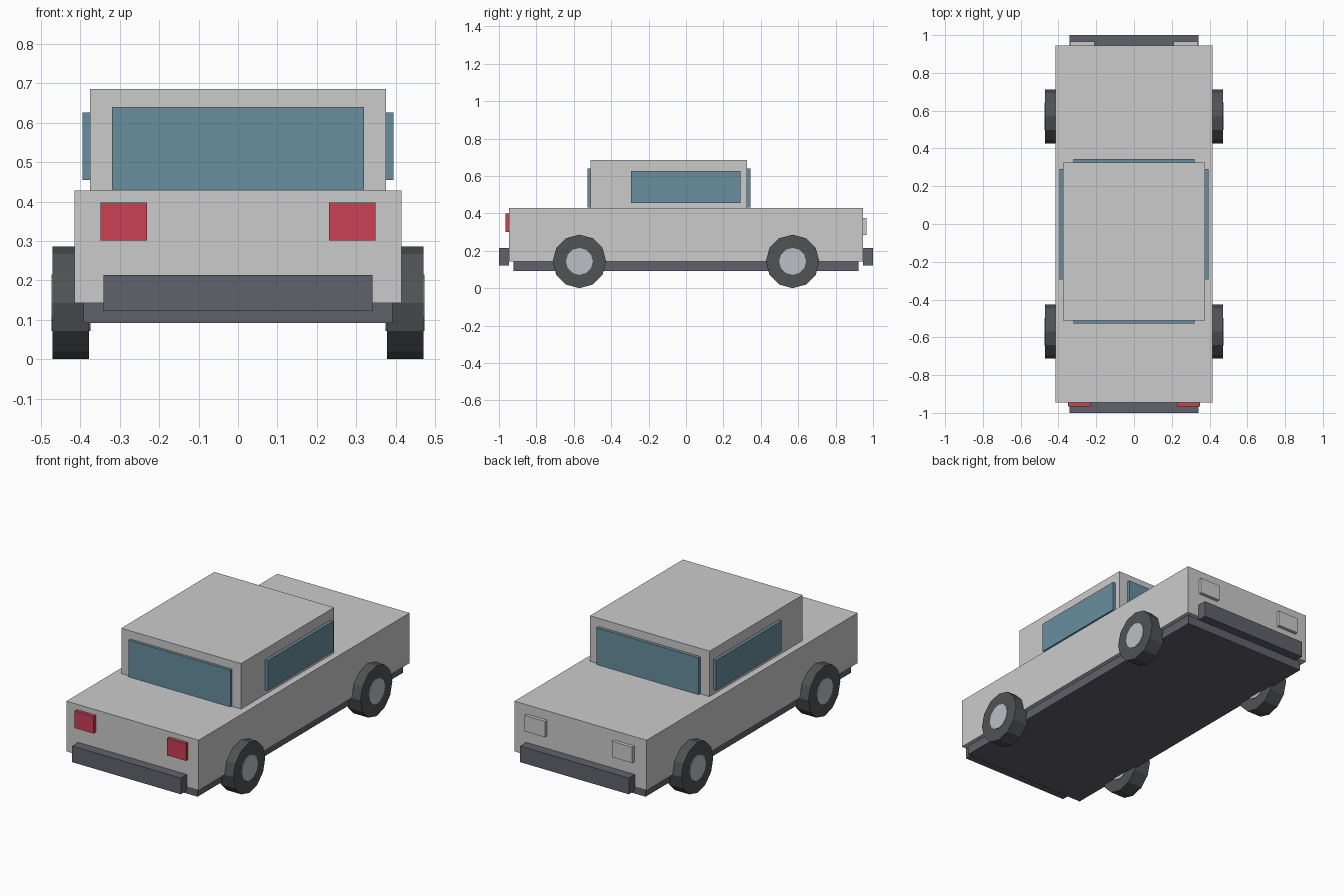
import bpy
from math import pi

if "Cube" in bpy.data.objects:
    bpy.data.objects.remove(bpy.data.objects["Cube"])


def material(name, rgb):
    m = bpy.data.materials.new(name)
    m.diffuse_color = (*rgb, 1)
    m.use_nodes = True
    m.node_tree.nodes["Principled BSDF"].inputs["Base Color"].default_value = m.diffuse_color
    return m


GLASS = material("glass", (0.14, 0.27, 0.34))
RED = material("red_lens", (0.6, 0.05, 0.09))
CLEAR = material("clear_lens", (0.75, 0.76, 0.74))
TRIM = material("dark_trim", (0.12, 0.12, 0.15))
RUBBER = material("rubber", (0.08, 0.085, 0.09))
METAL = material("hub_metal", (0.5, 0.52, 0.55))


def finish(name, mat):
    ob = bpy.context.object
    ob.name = name
    if mat:
        ob.data.materials.append(mat)
    return ob


def box(name, x, y, z, mat=None):
    """Box from (min, max) ranges on each axis."""
    bpy.ops.mesh.primitive_cube_add(size=1, location=[sum(r) / 2 for r in (x, y, z)])
    ob = bpy.context.object
    ob.scale = [r[1] - r[0] for r in (x, y, z)]
    bpy.ops.object.transform_apply(location=False, rotation=False, scale=True)
    return finish(name, mat)


def disc(name, x, y, z, radius, width, mat):
    """Twelve-sided cylinder lying along x."""
    bpy.ops.mesh.primitive_cylinder_add(vertices=12, radius=radius, depth=width,
                                        location=(x, y, z), rotation=(0, pi / 2, 0))
    return finish(name, mat)


def span(a, b, side):
    """Range a..b mirrored to the given side."""
    return tuple(sorted((a * side, b * side)))


# Main shell
box("lower_body", (-0.415, 0.415), (-0.946, 0.946), (0.143, 0.428))
box("cabin", (-0.376, 0.376), (-0.51, 0.325), (0.428, 0.686))
box("chassis", (-0.392, 0.392), (-0.922, 0.922), (0.092, 0.143), TRIM)

# End windows
box("front_window", (-0.32, 0.32), (-0.526, -0.51), (0.431, 0.64), GLASS)
box("back_window", (-0.32, 0.32), (0.325, 0.344), (0.431, 0.64), GLASS)

# Bumpers at both ends
for end, label in ((-1, "front"), (1, "back")):
    box(label + "_bumper", (-0.341, 0.341), span(0.946, 1.0, end), (0.122, 0.214), TRIM)

# Parts repeated on each side
for side, label in ((-1, "left"), (1, "right")):
    box(label + "_side_window", span(0.376, 0.394, side), (-0.295, 0.292), (0.455, 0.626), GLASS)
    box(label + "_red_light", span(0.231, 0.349, side), (-0.966, -0.946), (0.301, 0.398), RED)
    box(label + "_clear_light", span(0.21, 0.338, side), (0.946, 0.965), (0.285, 0.375), CLEAR)
    for end, place in ((-1, "front"), (1, "back")):
        y = 0.57 * end
        disc(f"{place}_{label}_tyre", 0.424 * side, y, 0.143, 0.143, 0.092, RUBBER)
        disc(f"{place}_{label}_hub", 0.424 * side, y, 0.143, 0.072, 0.099, METAL)
